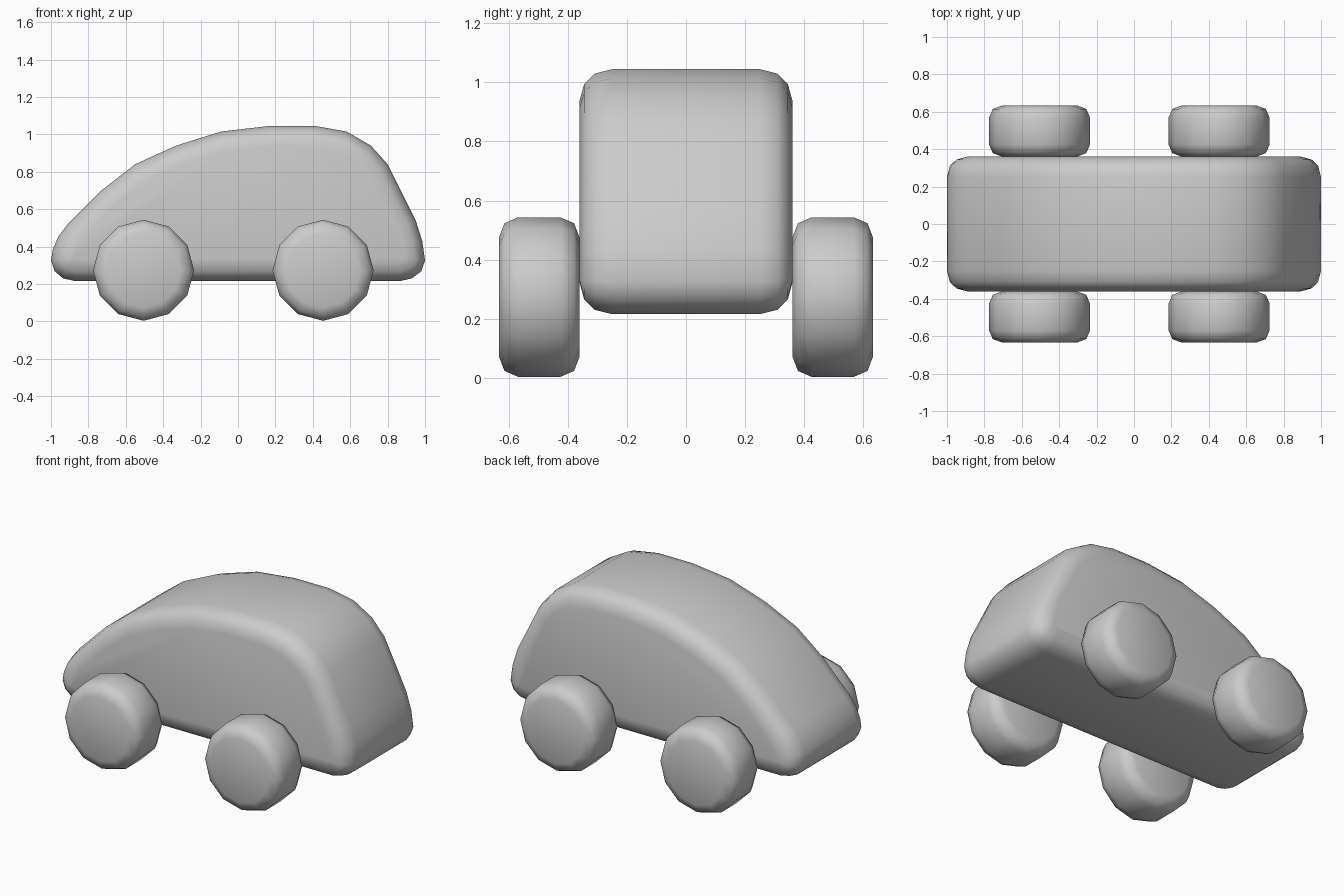
import bpy, math
from mathutils import Vector

if "Cube" in bpy.data.objects:
    bpy.data.objects.remove(bpy.data.objects["Cube"])


def loft(name, rings):
    # Skin equal-length closed rings and cap both ends
    n = len(rings[0])
    verts = [v for r in rings for v in r]
    faces = [(k * n + i, k * n + (i + 1) % n, (k + 1) * n + (i + 1) % n, (k + 1) * n + i)
             for k in range(len(rings) - 1) for i in range(n)]
    faces += [tuple(reversed(range(n))), tuple(range(len(verts) - n, len(verts)))]
    mesh = bpy.data.meshes.new(name)
    mesh.from_pydata(verts, [], faces)
    mesh.shade_smooth()
    obj = bpy.data.objects.new(name, mesh)
    bpy.context.collection.objects.link(obj)
    return obj


def inset(points, d):
    # Mitred inward offset of a clockwise (x, z) outline
    pts = [Vector(p) for p in points]
    out = []
    for i, p in enumerate(pts):
        a = (p - pts[i - 1]).normalized()
        b = (pts[(i + 1) % len(pts)] - p).normalized()
        n = (Vector((a.y, -a.x)) + Vector((b.y, -b.x))).normalized()
        out.append(p + n * d / n.dot(Vector((a.y, -a.x))))
    return out


# Body: side outline, clockwise seen from the front, with rounded side edges
outline = [(-0.87, 0.215), (-0.935, 0.23), (-0.98, 0.268), (-1.0, 0.325), (-0.99, 0.385),
           (-0.96, 0.455), (-0.91, 0.52), (-0.73, 0.70), (-0.55, 0.84), (-0.33, 0.94),
           (-0.09, 1.015), (0.17, 1.045), (0.41, 1.045), (0.58, 1.015), (0.71, 0.94),
           (0.80, 0.84), (0.95, 0.54), (0.985, 0.43), (1.0, 0.325), (0.98, 0.268),
           (0.93, 0.23), (0.865, 0.215)]
edge = [(0.25, 0), (0.31, 0.015), (0.345, 0.05), (0.36, 0.105)]
sections = [(-y, d) for y, d in reversed(edge)] + edge
loft("car_body", [[(p.x, y, p.y) for p in inset(outline, d)] for y, d in sections])

# Wheels: twelve-sided with bevelled rims
tread = [(-0.137, 0.20), (-0.118, 0.25), (-0.072, 0.27), (0.072, 0.27), (0.118, 0.25), (0.137, 0.20)]
angles = [i * math.tau / 12 for i in range(12)]
for end, x in (("front", -0.505), ("rear", 0.455)):
    for side, y in (("right", -0.497), ("left", 0.497)):
        wheel = loft(f"{end}_{side}_wheel",
                     [[(r * math.sin(a), w, r * math.cos(a)) for a in angles] for w, r in tread])
        wheel.location = (x, y, 0.273)

# Make all surfaces face outwards
import bmesh
for obj in bpy.context.collection.objects:
    bm = bmesh.new()
    bm.from_mesh(obj.data)
    bmesh.ops.recalc_face_normals(bm, faces=bm.faces)
    bm.to_mesh(obj.data)
    bm.free()
